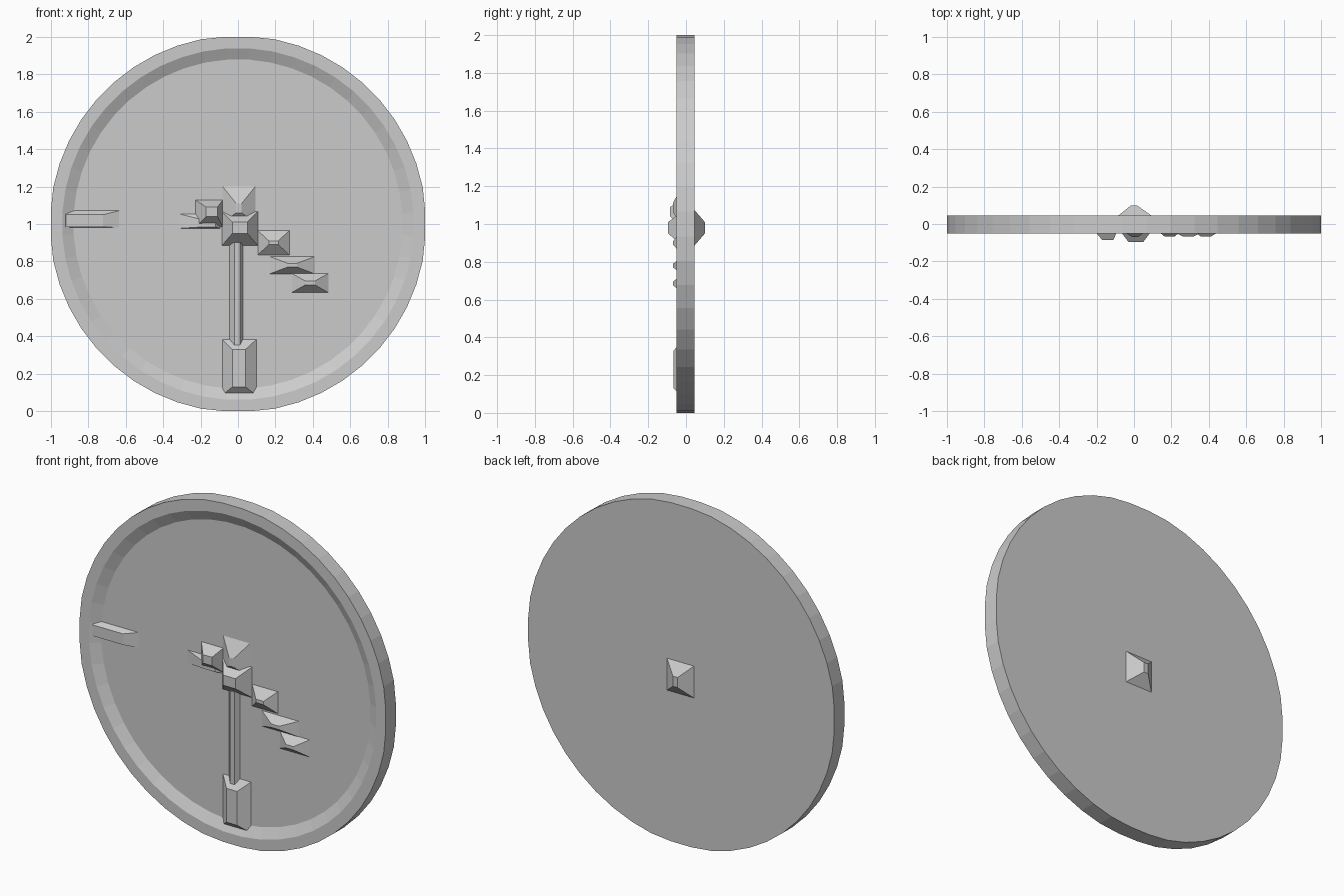
import bpy
from math import sin, cos, pi

if "Cube" in bpy.data.objects:
    bpy.data.objects.remove(bpy.data.objects["Cube"])


def make(name, verts, faces):
    mesh = bpy.data.meshes.new(name)
    mesh.from_pydata(verts, [], faces)
    mesh.update()
    obj = bpy.data.objects.new(name, mesh)
    bpy.context.collection.objects.link(obj)
    return obj


def clamp(v):
    return max(-1.0, min(1.0, v))


FACE = -0.02   # recessed dial surface
N = 48         # sides of the round case

# Case: flat back, slim rim, sloped inner edge and recessed dial
profile = [(1.006, 0.045), (1.006, -0.05), (0.94, -0.05), (0.88, FACE)]
verts = []
for r, y in profile:
    for i in range(N):
        a = 2 * pi * (i + 0.5) / N
        verts.append((clamp(r * cos(a)), y, 1 + clamp(r * sin(a))))
faces = []
for k in range(len(profile) - 1):
    for i in range(N):
        j = (i + 1) % N
        faces.append((k * N + i, k * N + j, (k + 1) * N + j, (k + 1) * N + i))
faces.append(tuple(reversed(range(N))))
faces.append(tuple(range(3 * N, 4 * N)))
make("clock_case", verts, faces)


def facet(name, x0, x1, z0, z1, top, y_top, y_base=FACE + 0.005):
    """Rectangular base rising to a smaller rectangle top=(x0,x1,z0,z1)."""
    a, b, c, d = top
    v = [(x0, y_base, z0), (x1, y_base, z0), (x1, y_base, z1), (x0, y_base, z1),
         (a, y_top, c), (b, y_top, c), (b, y_top, d), (a, y_top, d)]
    f = [(3, 2, 1, 0), (4, 5, 6, 7)]
    f += [(i, (i + 1) % 4, 4 + (i + 1) % 4, 4 + i) for i in range(4)]
    if y_top > y_base:
        f = [tuple(reversed(q)) for q in f]
    return make(name, v, f)


# Short hand: a stepped chain of faceted pieces towards lower right
for i, (x0, x1, z0, z1) in enumerate([(0.10, 0.28, 0.83, 0.97),
                                      (0.16, 0.42, 0.73, 0.83),
                                      (0.28, 0.49, 0.63, 0.74)]):
    cx, cz = (x0 + x1) / 2, (z0 + z1) / 2
    facet(f"short_hand_{i + 1}", x0, x1, z0, z1,
          (cx - 0.025, cx + 0.025, cz - 0.01, cz + 0.01), -0.068)

# Front hub
facet("hub_upper", -0.09, 0.10, 1.0, 1.21, (-0.01, 0.02, 1.06, 1.11), -0.07)
facet("hub_lower", -0.09, 0.11, 0.88, 1.07, (-0.03, 0.05, 0.95, 1.01), -0.095)

# Hand stub to the left
facet("left_hand", -0.34, -0.09, 0.975, 1.06, (-0.18, -0.12, 0.985, 1.02), -0.045)
facet("left_hand_knuckle", -0.23, -0.08, 0.98, 1.13, (-0.17, -0.11, 1.04, 1.09), -0.085)

# Long hand pointing down, and the weight-like marker at its tip
facet("long_hand", -0.05, 0.03, 0.08, 0.90, (-0.02, 0.01, 0.12, 0.90), -0.045)
facet("six_marker", -0.09, 0.105, 0.08, 0.39, (-0.03, 0.04, 0.13, 0.33), -0.065)

# Left hour marker
facet("nine_marker", -0.93, -0.62, 0.98, 1.075, (-0.92, -0.72, 0.985, 1.05), -0.045)

# Rear spindle knob
facet("rear_knob", -0.09, 0.10, 0.88, 1.08, (-0.015, 0.015, 0.95, 1.01), 0.10, 0.04)
